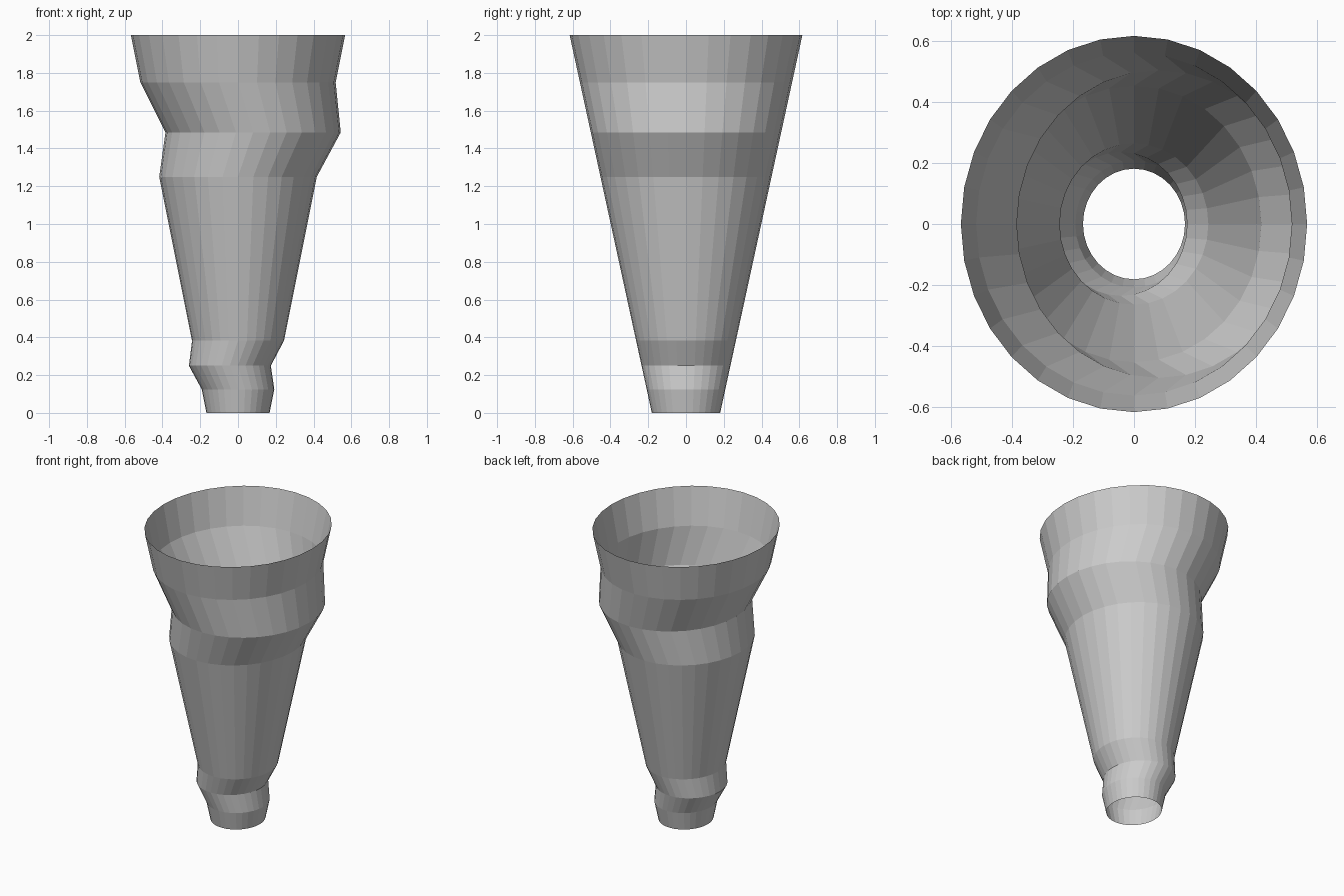
import bpy, bmesh
from math import cos, sin, tau

if "Cube" in bpy.data.objects:
    bpy.data.objects.remove(bpy.data.objects["Cube"])

SIDES = 32
# Height and sideways shift of each ring
RINGS = [(0, 0), (0.125, 0), (0.25, -0.043), (0.382, 0),
         (1.25, 0), (1.485, 0.08), (1.75, 0), (2.0, 0)]

# Open tapered elliptical tube, widening linearly with height
bm = bmesh.new()
loops = []
for z, shift in RINGS:
    rx, ry = 0.167 + 0.2 * z, 0.181 + 0.2175 * z
    loops.append([bm.verts.new((shift + rx * cos(tau * i / SIDES),
                                ry * sin(tau * i / SIDES), z))
                  for i in range(SIDES)])

# Flat walls between neighbouring rings
for low, high in zip(loops, loops[1:]):
    for i in range(SIDES):
        j = (i + 1) % SIDES
        bm.faces.new((low[i], low[j], high[j], high[i]))

mesh = bpy.data.meshes.new("funnel_tube")
bm.to_mesh(mesh)
bm.free()
bpy.context.collection.objects.link(bpy.data.objects.new("funnel_tube", mesh))
